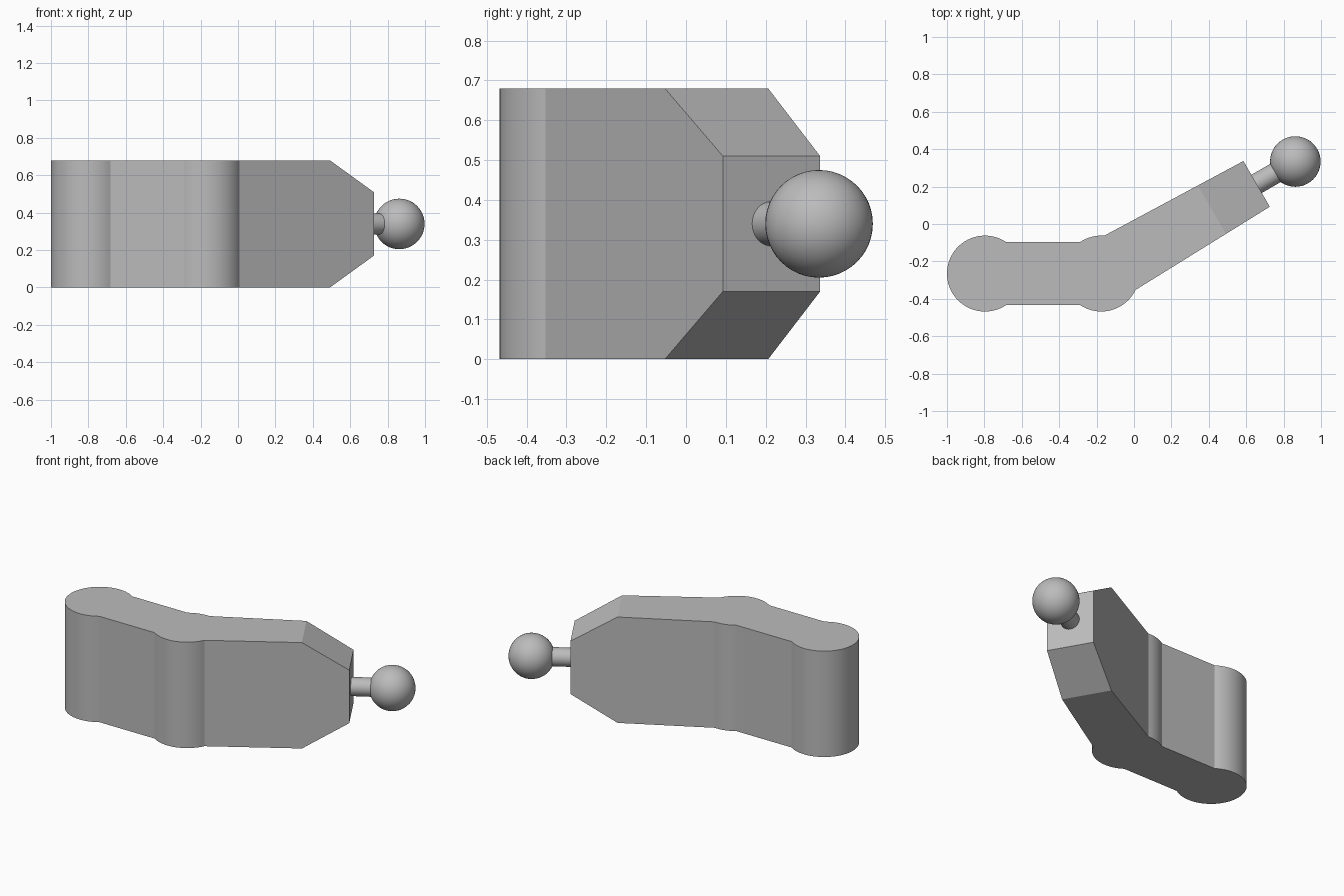
import bpy, bmesh
from math import radians, degrees, asin, sin, cos
from mathutils import Vector, Matrix

if "Cube" in bpy.data.objects:
    bpy.data.objects.remove(bpy.data.objects["Cube"])

HEIGHT, MID = 0.68, 0.34
LOBE_R, WEB_HALF, TIP_HALF = 0.203, 0.1675, 0.141
LOBE_A = Vector((-0.797, -0.265))
LOBE_B = Vector((-0.175, -0.265))
BEND = 30                                # arm direction in degrees
CHAMFER_AT, TIP_AT, BALL_AT = 0.683, 0.959, 1.198
TIP_DROP = 0.17

grey = bpy.data.materials.new("light grey")
grey.use_nodes = True
colour = (0.5, 0.5, 0.5, 1)
grey.diffuse_color = colour
grey.node_tree.nodes["Principled BSDF"].inputs["Base Color"].default_value = colour


def arc(centre, start, end, steps):
    angles = [radians(start + (end - start) * i / steps) for i in range(steps + 1)]
    return [centre + LOBE_R * Vector((cos(a), sin(a))) for a in angles]


def along(u, v=0.0):
    """Point on the bent arm: u along it, v across it."""
    return LOBE_B + Matrix.Rotation(radians(BEND), 2) @ Vector((u, v))


def add_object(name, bm):
    bmesh.ops.recalc_face_normals(bm, faces=bm.faces)
    mesh = bpy.data.meshes.new(name)
    bm.to_mesh(mesh)
    bm.free()
    mesh.materials.append(grey)
    ob = bpy.data.objects.new(name, mesh)
    bpy.context.collection.objects.link(ob)
    bpy.ops.object.select_all(action='DESELECT')
    ob.select_set(True)
    bpy.context.view_layer.objects.active = ob
    bpy.ops.object.shade_smooth_by_angle(angle=radians(20))
    return ob


# Link body: two round lobes, a straight web and a tapering bent arm
cut = degrees(asin(WEB_HALF / LOBE_R))
outline = arc(LOBE_A, cut, 360 - cut, 48)
outline += arc(LOBE_B, 180 + cut, 360 + BEND - cut, 20)
outline += [along(TIP_AT, -TIP_HALF), along(TIP_AT, TIP_HALF)]
outline += arc(LOBE_B, BEND + cut, 180 - cut, 8)

bm = bmesh.new()
base = bm.faces.new([bm.verts.new((p.x, p.y, 0)) for p in outline])
top = bmesh.ops.extrude_face_region(bm, geom=[base])["geom"]
bmesh.ops.translate(bm, vec=(0, 0, HEIGHT),
                    verts=[g for g in top if isinstance(g, bmesh.types.BMVert)])

# Sloped top and bottom towards the arm tip
direction = Vector((cos(radians(BEND)), sin(radians(BEND)), 0))
bmesh.ops.bisect_plane(bm, geom=bm.verts[:] + bm.edges[:] + bm.faces[:],
                       plane_co=along(CHAMFER_AT).to_3d(), plane_no=direction)
for v in bm.verts:
    if (v.co - LOBE_B.to_3d()).dot(direction) > TIP_AT - 0.01:
        v.co.z += TIP_DROP if v.co.z < MID else -TIP_DROP
add_object("link_body", bm)

# Pin between the arm tip and the ball
bm = bmesh.new()
centre = along((TIP_AT + BALL_AT) / 2).to_3d() + Vector((0, 0, MID))
turn = Matrix.Rotation(radians(BEND), 4, 'Z') @ Matrix.Rotation(radians(90), 4, 'Y')
bmesh.ops.create_cone(bm, cap_ends=True, segments=32, radius1=0.056, radius2=0.056,
                      depth=BALL_AT - TIP_AT + 0.04,
                      matrix=Matrix.Translation(centre) @ turn)
add_object("ball_pin", bm)

# Ball
bm = bmesh.new()
centre = along(BALL_AT).to_3d() + Vector((0, 0, MID))
bmesh.ops.create_uvsphere(bm, u_segments=48, v_segments=24, radius=0.135,
                          matrix=Matrix.Translation(centre))
add_object("ball", bm)
